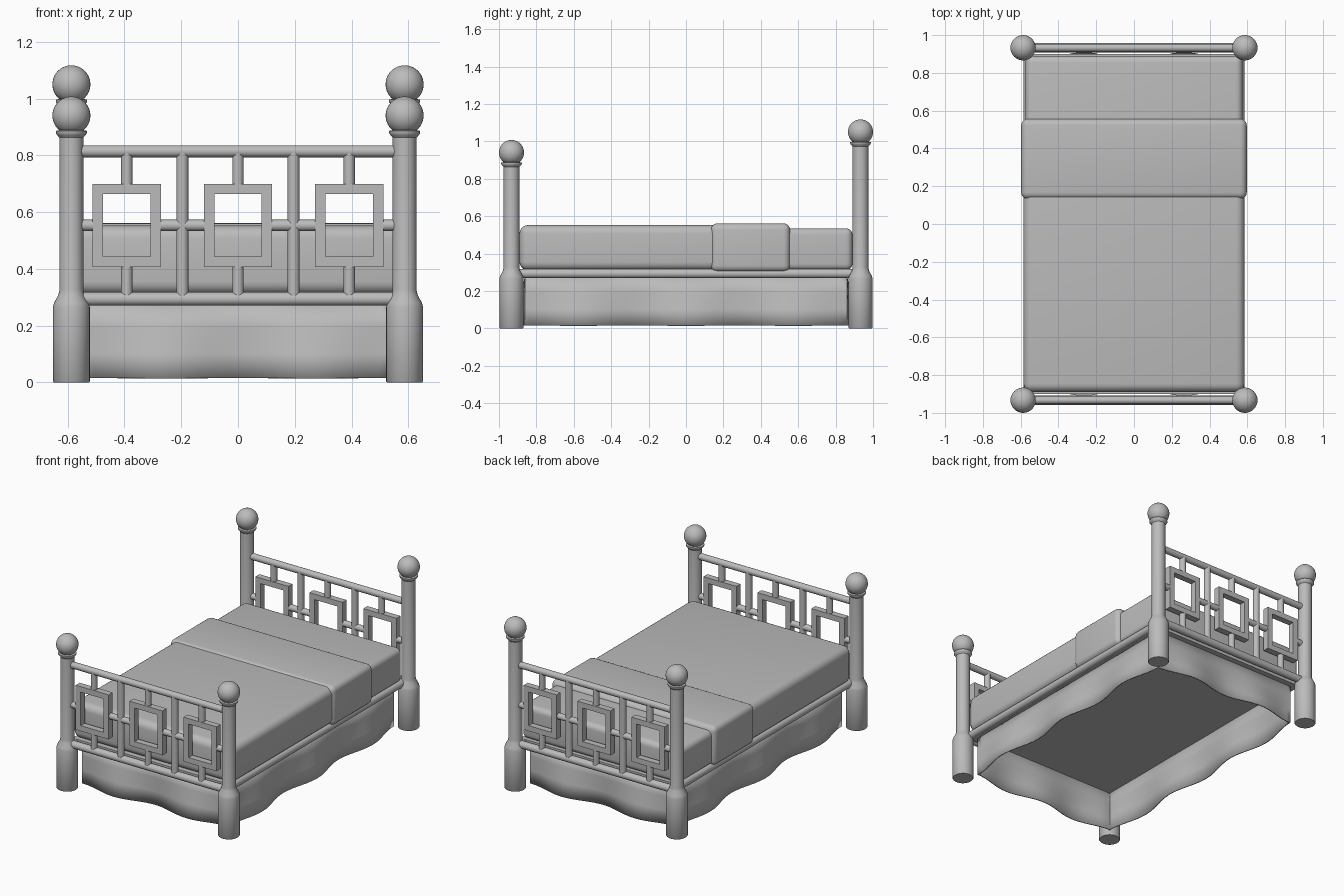
import bpy, bmesh, math
from mathutils import Vector

if "Cube" in bpy.data.objects:
    bpy.data.objects.remove(bpy.data.objects["Cube"], do_unlink=True)

GREY = (0.5, 0.5, 0.5, 1)
mat = bpy.data.materials.new("plain grey")
mat.use_nodes = True
mat.diffuse_color = GREY
mat.node_tree.nodes["Principled BSDF"].inputs["Base Color"].default_value = GREY

POST_X, POST_Y = 0.587, 0.933


def finish(obj, name, smooth=True):
    obj.name = name
    obj.data.materials.append(mat)
    if smooth:
        bpy.ops.object.select_all(action="DESELECT")
        obj.select_set(True)
        bpy.context.view_layer.objects.active = obj
        bpy.ops.object.shade_smooth_by_angle(angle=math.radians(40))
    return obj


def from_bmesh(name, bm, smooth=True):
    bmesh.ops.recalc_face_normals(bm, faces=bm.faces)
    mesh = bpy.data.meshes.new(name)
    bm.to_mesh(mesh)
    bm.free()
    obj = bpy.data.objects.new(name, mesh)
    bpy.context.collection.objects.link(obj)
    return finish(obj, name, smooth)


def rod(name, a, b, radius):
    a, b = Vector(a), Vector(b)
    bpy.ops.mesh.primitive_cylinder_add(vertices=24, radius=radius, depth=(b - a).length,
                                        location=(a + b) / 2)
    obj = bpy.context.object
    obj.rotation_euler = (b - a).to_track_quat("Z", "Y").to_euler()
    return finish(obj, name)


def box(name, low, high, bevel=0.0, segments=5):
    low, high = Vector(low), Vector(high)
    bm = bmesh.new()
    bmesh.ops.create_cube(bm, size=1)
    for v in bm.verts:
        v.co = Vector(c * s for c, s in zip(v.co, high - low)) + (low + high) / 2
    if bevel:
        bmesh.ops.bevel(bm, geom=bm.edges[:], offset=bevel, segments=segments,
                        profile=0.5, affect="EDGES")
    return from_bmesh(name, bm, bool(bevel))


def post(name, x, y, ball_z):
    # turned post: thick foot, slim shaft, flared collar
    profile = [(0, 0), (0.062, 0), (0.065, 0.004), (0.065, 0.265), (0.061, 0.28),
               (0.046, 0.308), (0.042, 0.325), (0.042, ball_z - 0.078),
               (0.05, ball_z - 0.069), (0.055, ball_z - 0.062),
               (0.055, ball_z - 0.054), (0.036, ball_z - 0.05), (0, ball_z - 0.05)]
    bm = bmesh.new()
    verts = [bm.verts.new((x + r, y, z)) for r, z in profile]
    edges = [bm.edges.new(pair) for pair in zip(verts, verts[1:])]
    bmesh.ops.spin(bm, geom=verts + edges, cent=(x, y, 0), axis=(0, 0, 1),
                   angle=math.tau, steps=32)
    bmesh.ops.remove_doubles(bm, verts=bm.verts, dist=0.0001)
    from_bmesh(name, bm)
    bpy.ops.mesh.primitive_uv_sphere_add(segments=32, ring_count=20, radius=0.067,
                                         location=(x, y, ball_z))
    finish(bpy.context.object, name + "_ball")


def square_frame(name, x, y):
    # flat-sided ring with a rectangular opening
    bm = bmesh.new()
    rings = []
    for hx, hz in ((0.12, 0.146), (0.083, 0.11)):
        for dy in (-0.021, 0.021):
            rings.append([bm.verts.new((x + sx * hx, y + dy, 0.553 + sz * hz))
                          for sx, sz in ((-1, -1), (1, -1), (1, 1), (-1, 1))])
    for p, q in ((0, 1), (1, 3), (3, 2), (2, 0)):
        for i in range(4):
            j = (i + 1) % 4
            bm.faces.new((rings[p][i], rings[p][j], rings[q][j], rings[q][i]))
    from_bmesh(name, bm, False)


# end boards share one lattice; the head posts are taller
for end, y, ball_z in (("foot", -POST_Y, 0.94), ("head", POST_Y, 1.05)):
    for side, s in (("right", -1), ("left", 1)):
        post(f"{end}_post_{side}", s * POST_X, y, ball_z)
    rod(f"{end}_top_rail", (-POST_X, y, 0.814), (POST_X, y, 0.814), 0.021)
    rod(f"{end}_bottom_rail", (-POST_X, y, 0.294), (POST_X, y, 0.294), 0.024)
    for i, x in enumerate((-0.392, 0, 0.392)):
        square_frame(f"{end}_square_{i}", x, y)
        rod(f"{end}_square_stem_low_{i}", (x, y, 0.29), (x, y, 0.415), 0.02)
        rod(f"{end}_square_stem_high_{i}", (x, y, 0.69), (x, y, 0.814), 0.02)
    for i, x in enumerate((-0.196, 0.196)):
        rod(f"{end}_spindle_{i}", (x, y, 0.29), (x, y, 0.814), 0.021)
    for i, (a, b) in enumerate(((-0.57, -0.505), (-0.28, -0.112), (0.112, 0.28), (0.505, 0.57))):
        rod(f"{end}_middle_rail_{i}", (a, y, 0.553), (b, y, 0.553), 0.02)

# side rails and base board
for side, s in (("right", -1), ("left", 1)):
    rod(f"side_rail_{side}", (s * 0.56, -POST_Y, 0.293), (s * 0.56, POST_Y, 0.293), 0.025)
box("base_board", (-0.55, -0.9, 0.27), (0.55, 0.9, 0.315))

# bedding
box("mattress", (-0.575, 0, 0.31), (0.575, 0.89, 0.535), 0.035)
box("blanket", (-0.585, -0.89, 0.31), (0.585, 0.5, 0.552), 0.045)
box("folded_sheet", (-0.597, 0.132, 0.302), (0.597, 0.557, 0.561), 0.035)


# skirt: straight at the top, scalloped outwards along the hem
def skirt():
    hx, hy, steps = 0.53, 0.862, 36
    corners = [Vector(c) for c in ((-hx, -hy), (hx, -hy), (hx, hy), (-hx, hy))]
    bm = bmesh.new()
    columns = []
    for k, start in enumerate(corners):
        stop = corners[(k + 1) % 4]
        along = (stop - start).normalized()
        outward = Vector((along.y, -along.x))
        lobes = 3 if k % 2 else 2
        for i in range(steps):
            t = i / steps
            base = start.lerp(stop, t)
            bulge = 0.048 * math.sin(math.pi * lobes * t) ** 2
            column = []
            for f in (0, 0.33, 0.67, 1):
                p = base + outward * bulge * f
                column.append(bm.verts.new((p.x, p.y, 0.28 - 0.265 * f)))
            columns.append(column)
    for a, b in zip(columns, columns[1:] + columns[:1]):
        for i in range(3):
            bm.faces.new((a[i], b[i], b[i + 1], a[i + 1]))
    obj = from_bmesh("bed_skirt", bm)
    solid = obj.modifiers.new("cloth thickness", "SOLIDIFY")
    solid.thickness = 0.008


skirt()
